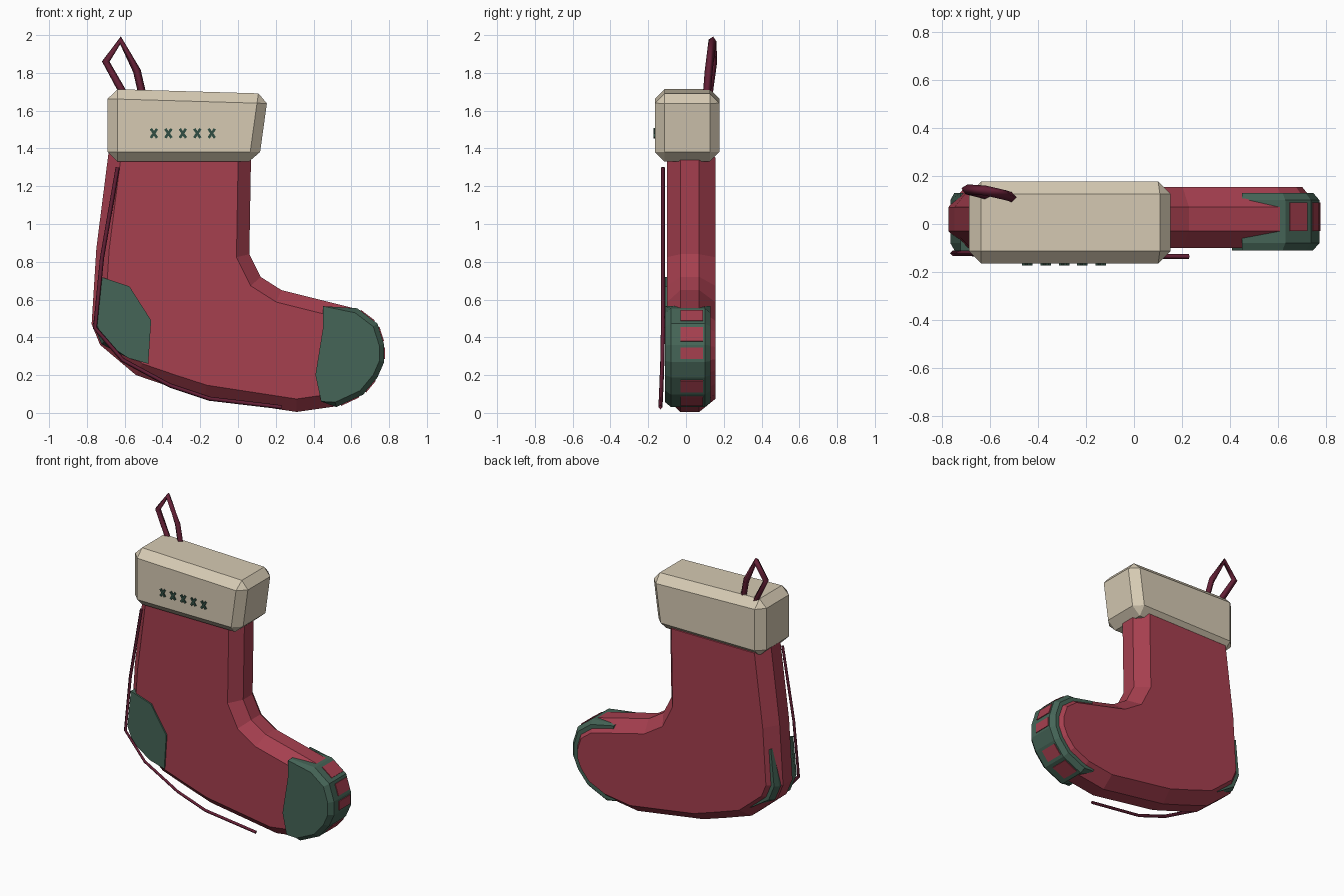
import bpy, bmesh, math
from mathutils import Vector, Matrix

cube = bpy.data.objects.get("Cube")
if cube:
    bpy.data.objects.remove(cube)


def material(name, rgb):
    m = bpy.data.materials.new(name)
    m.use_nodes = True
    m.diffuse_color = (*rgb, 1)
    m.node_tree.nodes["Principled BSDF"].inputs["Base Color"].default_value = (*rgb, 1)
    return m


RED = material("wool red", (0.38, 0.05, 0.078))
CREAM = material("cuff cream", (0.67, 0.59, 0.45))
GREEN = material("patch green", (0.06, 0.13, 0.095))
DARK = material("stitch dark green", (0.03, 0.075, 0.055))
MAROON = material("trim maroon", (0.125, 0.014, 0.036))


def add(name, data, mat):
    ob = bpy.data.objects.new(name, data)
    bpy.context.collection.objects.link(ob)
    data.materials.append(mat)
    return ob


def finish(name, bm, mat):
    bmesh.ops.recalc_face_normals(bm, faces=bm.faces)
    me = bpy.data.meshes.new(name)
    bm.to_mesh(me)
    bm.free()
    return add(name, me, mat)


def offset(points, d):
    """Move a clockwise outline inwards by d, with mitred corners."""
    out = []
    for i, p in enumerate(points):
        p = Vector(p)
        a = (p - Vector(points[i - 1])).normalized()
        b = (Vector(points[(i + 1) % len(points)]) - p).normalized()
        na, nb = Vector((a.y, -a.x)), Vector((b.y, -b.x))
        out.append(p + (na + nb) * d / (1 + na.dot(nb)))
    return out


def loft(name, rings, mat):
    """Join equal outlines, given as (y, points), and cap both ends."""
    bm = bmesh.new()
    loops = [[bm.verts.new((x, y, z)) for x, z in pts] for y, pts in rings]
    for a, b in zip(loops, loops[1:]):
        for i in range(len(a)):
            j = (i + 1) % len(a)
            bm.faces.new((a[i], a[j], b[j], b[i]))
    bm.faces.new(loops[0])
    bm.faces.new(loops[-1])
    return finish(name, bm, mat)


def bar(bm, centre, size, angle):
    """Box turned about the y axis."""
    mat = (Matrix.Translation(centre) @ Matrix.Rotation(angle, 4, 'Y')
           @ Matrix.Diagonal((*size, 1)))
    bmesh.ops.create_cube(bm, size=1, matrix=mat)


def cord(name, points, radius):
    cu = bpy.data.curves.new(name, 'CURVE')
    cu.dimensions = '3D'
    cu.bevel_depth = radius
    cu.bevel_resolution = 0
    cu.use_fill_caps = True
    sp = cu.splines.new('POLY')
    sp.points.add(len(points) - 1)
    for q, p in zip(sp.points, points):
        q.co = (*p, 1)
    return add(name, cu, MAROON)


# Sock body: chamfered profile
profile = [(0.07, 1.42), (0.06, 0.84), (0.12, 0.72), (0.23, 0.65), (0.63, 0.55),
           (0.735, 0.47), (0.77, 0.36), (0.77, 0.27), (0.735, 0.19), (0.66, 0.10),
           (0.52, 0.035), (0.31, 0.005), (-0.18, 0.08), (-0.35, 0.135),
           (-0.54, 0.20), (-0.73, 0.36), (-0.775, 0.47), (-0.75, 0.87), (-0.68, 1.42)]
outline = [Vector(p) for p in reversed(profile)]
area = sum(outline[i - 1].cross(outline[i]) for i in range(len(outline)))
if area > 0:
    outline.reverse()


def shrink(d):
    """Sock profile inset by d, in the order of the profile list."""
    pts = offset(outline, d)
    return pts if (outline[0] - Vector(profile[0])).length < 1e-6 else pts[::-1]


loft("sock_body", [(-0.10, shrink(0.068)), (-0.03, shrink(0)),
                   (0.07, shrink(0)), (0.155, shrink(0.068))], RED)


# Toe and heel patches wrap over the chamfers
def patch(name, first, last, inner, edge, mid):
    rings = [(y, [*shrink(d)[first:last], *inner]) for y, d in
             ((-0.11, edge), (-0.08, mid), (0.10, mid), (0.13, edge))]
    return loft(name, rings, GREEN)


patch("toe_patch", 4, 11, [(0.44, 0.06), (0.41, 0.2), (0.45, 0.45), (0.45, 0.565)],
      0.022, -0.004)
patch("heel_patch", 15, 17, [(-0.725, 0.72), (-0.575, 0.67), (-0.46, 0.49),
                             (-0.475, 0.26), (-0.58, 0.29)], 0.025, 0.008)

# Red openings along the toe
bm = bmesh.new()
for i in (4, 5, 6, 8, 9):
    a, b = Vector(profile[i]), Vector(profile[i + 1])
    m, e = (a + b) / 2, b - a
    bar(bm, (m.x, 0.03, m.y), (e.length * 0.68, 0.12, 0.018), -math.atan2(e.y, e.x))
finish("toe_openings", bm, RED)

# Cuff: slanted box with chamfered edges
bm = bmesh.new()
side = [(-0.69, 1.33), (0.11, 1.33), (0.16, 1.69), (-0.69, 1.715)]
front, back = [[bm.verts.new((x, y, z)) for x, z in side] for y in (-0.165, 0.178)]
bm.faces.new(front)
bm.faces.new(back)
for i in range(4):
    j = (i + 1) % 4
    bm.faces.new((front[i], front[j], back[j], back[i]))
bmesh.ops.recalc_face_normals(bm, faces=bm.faces)
bmesh.ops.bevel(bm, geom=bm.edges[:], offset=0.052, segments=1, affect='EDGES')
finish("cuff", bm, CREAM)

# Cross stitches on the cuff
bm = bmesh.new()
for k in range(5):
    for s in (-1, 1):
        bar(bm, (-0.445 + 0.0765 * k, -0.168, 1.48), (0.014, 0.009, 0.058), s * 0.6)
finish("cross_stitches", bm, DARK)

# Hanging loop and seam piping
cord("hanging_loop", [(-0.60, 0.12, 1.68), (-0.70, 0.145, 1.86), (-0.622, 0.14, 1.972),
                      (-0.535, 0.12, 1.81), (-0.505, 0.11, 1.68)], 0.021)
cord("seam_piping", [(-0.637, -0.122, 1.30), (-0.72, -0.122, 0.82),
                     (-0.757, -0.122, 0.45), (-0.61, -0.125, 0.28),
                     (-0.36, -0.13, 0.145), (-0.15, -0.133, 0.075),
                     (0.23, -0.136, 0.03)], 0.011)
